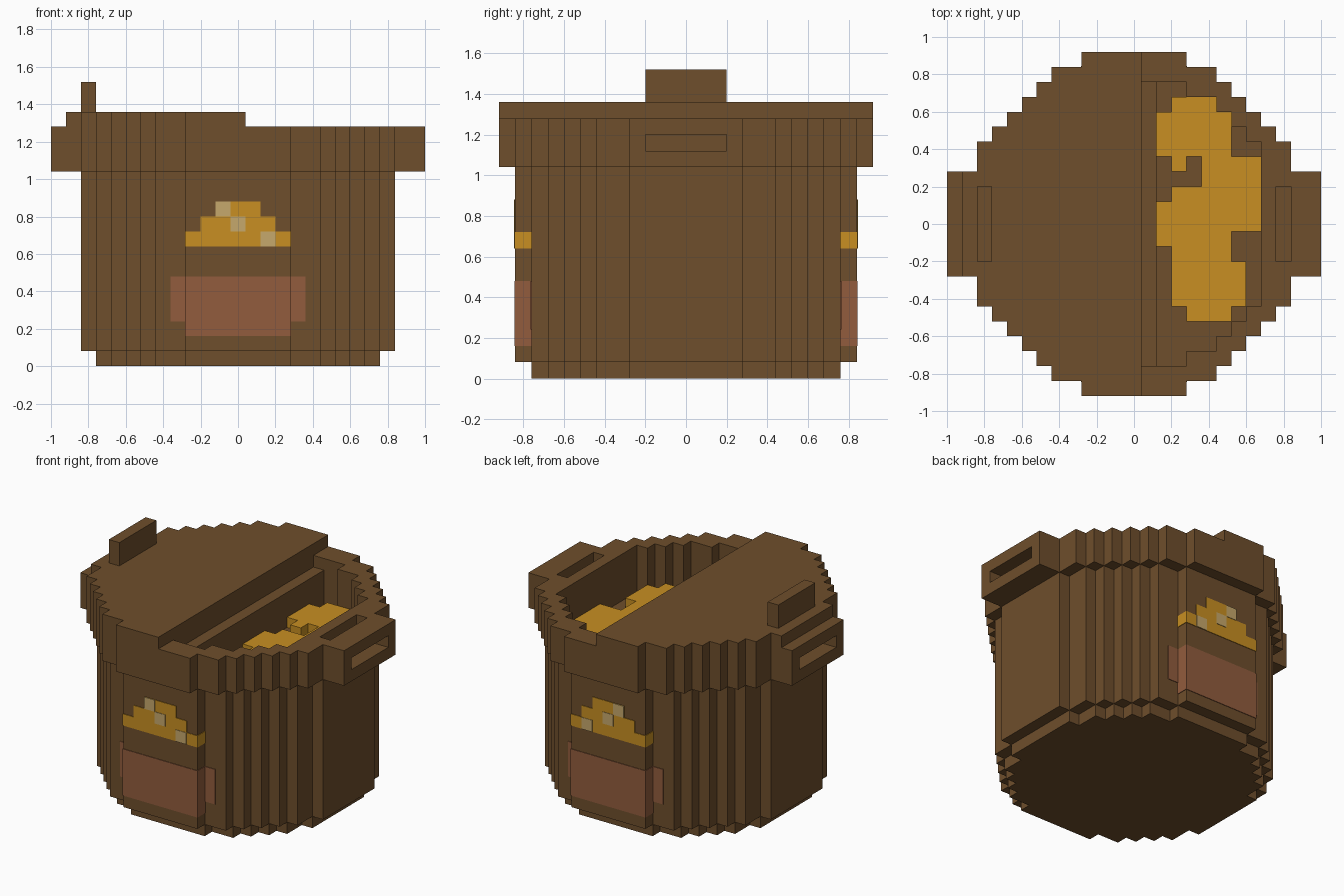
import bpy, bmesh

if "Cube" in bpy.data.objects:
    bpy.data.objects.remove(bpy.data.objects["Cube"])


def material(name, rgb):
    m = bpy.data.materials.new(name)
    m.diffuse_color = (*rgb, 1)
    m.use_nodes = True
    m.node_tree.nodes["Principled BSDF"].inputs["Base Color"].default_value = m.diffuse_color
    return m


BROWN = material("dark wood brown", (0.156, 0.077, 0.025))
CLAY = material("clay red brown", (0.287, 0.107, 0.047))
GOLD = material("golden yellow", (0.578, 0.275, 0.016))
CREAM = material("pale cream", (0.565, 0.392, 0.150))


def tidy(pts):
    """Drop repeated and collinear points of an axis-aligned outline."""
    out = []
    for p in pts:
        if not out or abs(p[0] - out[-1][0]) + abs(p[1] - out[-1][1]) > 1e-4:
            out.append(p)
    n = len(out)
    keep = []
    for i, (x, y) in enumerate(out):
        (ax, ay), (bx, by) = out[i - 1], out[(i + 1) % n]
        if abs((x - ax) * (by - y) - (y - ay) * (bx - x)) > 1e-6:
            keep.append((x, y))
    return keep


def stepped(r, lo=-2, hi=2, tip=None):
    """Stepped circle of radius r, clipped in x; tip pushes the x ends out."""
    xs = [0.28] + [0.44 + 0.08 * i for i in range(round((r - 0.44) / 0.08))] + [r]
    ys = xs[::-1]
    if tip:
        xs = xs[:-1] + [tip]
    quad = []
    for i, x in enumerate(xs):
        quad.append((x, ys[i]))
        if i + 1 < len(xs):
            quad.append((x, ys[i + 1]))
    pts = quad + [(x, -y) for x, y in quad[::-1]]
    pts += [(-x, -y) for x, y in quad] + [(-x, y) for x, y in quad[::-1]]
    return tidy([(min(max(x, lo), hi), y) for x, y in pts])


def finish(name, bm, mat):
    bmesh.ops.recalc_face_normals(bm, faces=bm.faces)
    me = bpy.data.meshes.new(name)
    bm.to_mesh(me)
    bm.free()
    me.materials.append(mat)
    ob = bpy.data.objects.new(name, me)
    bpy.context.collection.objects.link(ob)
    return ob


def prism(name, outline, z0, z1, mat=BROWN):
    bm = bmesh.new()
    f = bm.faces.new([bm.verts.new((x, y, z0)) for x, y in outline])
    top = bmesh.ops.extrude_face_region(bm, geom=[f])["geom"]
    vs = [v for v in top if isinstance(v, bmesh.types.BMVert)]
    bmesh.ops.translate(bm, verts=vs, vec=(0, 0, z1 - z0))
    return finish(name, bm, mat)


def boxes(name, spans, mat=BROWN):
    """One object from boxes given as (x0, x1, y0, y1, z0, z1)."""
    bm = bmesh.new()
    for x0, x1, y0, y1, z0, z1 in spans:
        for v in bmesh.ops.create_cube(bm, size=1)["verts"]:
            v.co = ((x0 + x1) / 2 + v.co.x * (x1 - x0),
                    (y0 + y1) / 2 + v.co.y * (y1 - y0),
                    (z0 + z1) / 2 + v.co.z * (z1 - z0))
    return finish(name, bm, mat)


def cut(ob, cutter):
    cutter.hide_render = True
    mod = ob.modifiers.new("cut", 'BOOLEAN')
    mod.operation, mod.object, mod.solver = 'DIFFERENCE', cutter, 'EXACT'
    bpy.context.view_layer.objects.active = ob
    bpy.ops.object.modifier_apply(modifier=mod.name)
    bpy.data.objects.remove(cutter)


# Tub: foot, body, and overhanging rim with handles
prism("foot", stepped(0.76), 0, 0.08)
body = prism("tub_body", stepped(0.84), 0.08, 1.04)
cut(body, prism("cutter", stepped(0.76, 0.12, 0.68), 0.96, 1.2))
rim = prism("rim_with_handles", stepped(0.92, tip=1.0), 1.04, 1.28)
cut(rim, prism("cutter", stepped(0.76, 0.12, 0.68), 0.9, 1.4))
cut(rim, prism("cutter", stepped(0.76, 0.04, 0.68), 1.2, 1.4))

# Handle grips and the slot in the open side
for s in (-1, 1):
    a, b = sorted((s * 0.84, s * 1.1))
    cut(rim, boxes("cutter", [(a, b, -0.2, 0.2, 1.12, 1.2)]))
cut(rim, boxes("cutter", [(0.76, 0.84, -0.2, 0.2, 1.2, 1.4)]))

# Half lid and its upright grip
prism("half_lid", stepped(0.92, hi=0.04), 1.28, 1.36)
boxes("lid_grip", [(-0.84, -0.76, -0.2, 0.2, 1.36, 1.52)])

# Golden filling: rows of (y0, y1, x0, x1)
rows = [(0.60, 0.68, 0.20, 0.44), (0.36, 0.60, 0.12, 0.52),
        (0.28, 0.36, 0.20, 0.28), (0.20, 0.36, 0.36, 0.68),
        (0.12, 0.20, 0.20, 0.68), (-0.04, 0.12, 0.12, 0.68),
        (-0.12, -0.04, 0.12, 0.52), (-0.20, -0.12, 0.20, 0.52),
        (-0.44, -0.20, 0.20, 0.60), (-0.52, -0.44, 0.28, 0.52)]
boxes("filling", [(x0, x1, y0, y1, 0.96, 1.03) for y0, y1, x0, x1 in rows], GOLD)

# Painted panels on front and back, as thin plates
T = 0.004


def panel(name, side, spans, mat, depth=0.84, t=T):
    a, b = sorted((side * depth, side * (depth + t)))
    boxes(name, [(x0, x1, a, b, z0, z1) for x0, x1, z0, z1 in spans], mat)


def edge_wrap(name, side, z0, z1, mat):
    a, b = sorted((side * 0.76, side * (0.84 + T)))
    boxes(name, [(0.28, 0.28 + T, a, b, z0, z1),
                 (-0.28 - T, -0.28, a, b, z0, z1)], mat)


for side, label in ((-1, "front"), (1, "back")):
    panel(label + "_bowl_panel", side, [(-0.28, 0.28, 0.16, 0.48)], CLAY)
    panel(label + "_bowl_sides", side,
          [(-0.36, -0.28, 0.24, 0.48), (0.28, 0.36, 0.24, 0.48)], CLAY, 0.76)
    edge_wrap(label + "_bowl_wrap", side, 0.16, 0.48, CLAY)
    panel(label + "_heap", side, [(-0.28, 0.28, 0.64, 0.72),
                                  (-0.20, 0.20, 0.72, 0.80),
                                  (-0.12, 0.12, 0.80, 0.88)], GOLD)
    edge_wrap(label + "_heap_wrap", side, 0.64, 0.72, GOLD)
    panel(label + "_heap_highlights", side, [(-0.12, -0.04, 0.80, 0.88),
                                             (-0.04, 0.04, 0.72, 0.80),
                                             (0.12, 0.20, 0.64, 0.72)],
          CREAM, t=0.007)
